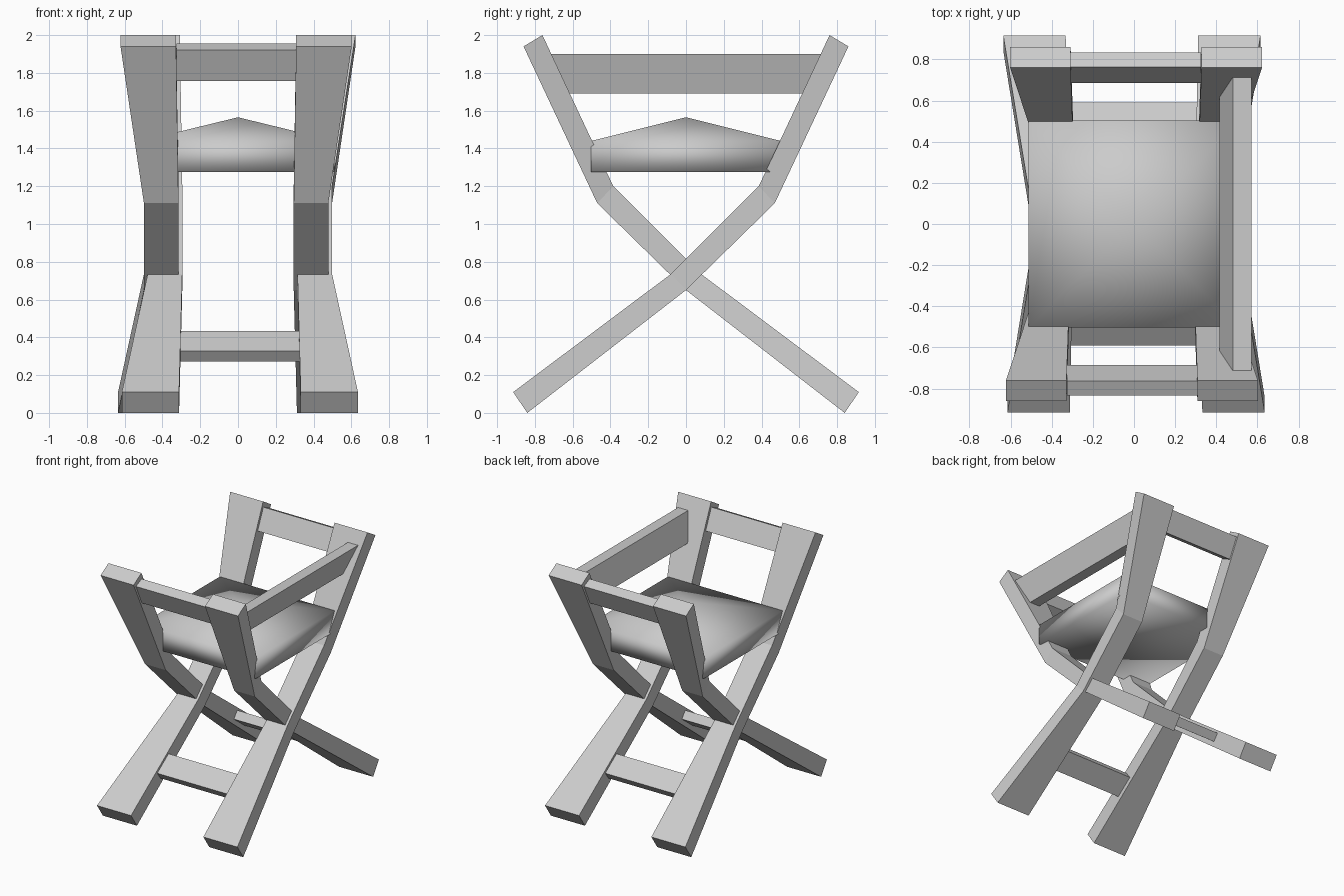
import bpy, math

if "Cube" in bpy.data.objects:
    bpy.data.objects.remove(bpy.data.objects["Cube"])


def make(name, verts, faces, smooth=False):
    me = bpy.data.meshes.new(name)
    me.from_pydata(verts, [], faces)
    me.update()
    if smooth:
        me.polygons.foreach_set("use_smooth", [True] * len(me.polygons))
    ob = bpy.data.objects.new(name, me)
    bpy.context.collection.objects.link(ob)
    return ob


def fix_normals(ob):
    import bmesh
    bm = bmesh.new()
    bm.from_mesh(ob.data)
    bmesh.ops.recalc_face_normals(bm, faces=bm.faces)
    bm.to_mesh(ob.data)
    bm.free()


def loft(name, rings):
    """Quad rings joined into a closed bar."""
    verts = [v for r in rings for v in r]
    faces = [(0, 1, 2, 3)]
    for i in range(len(rings) - 1):
        a, b = i * 4, i * 4 + 4
        faces += [(a + k, a + (k + 1) % 4, b + (k + 1) % 4, b + k) for k in range(4)]
    n = len(verts)
    faces.append((n - 4, n - 3, n - 2, n - 1))
    ob = make(name, verts, faces)
    fix_normals(ob)
    return ob


# Leg stations: upper-edge (y, z), lower-edge (y, z), inner x, outer x
STATIONS = [
    ((-0.915, 0.11), (-0.84, 0.0), 0.322, 0.625),
    ((-0.08, 0.735), (0.0, 0.65), 0.305, 0.488),
    ((0.385, 1.2), (0.47, 1.11), 0.305, 0.488),
    ((0.76, 2.0), (0.86, 1.94), 0.318, 0.612),
]
SHIFT = 0.01


def leg(name, side, turn):
    rings = []
    for (uy, uz), (ly, lz), xi, xo in STATIONS:
        a, b = side * xi + SHIFT, side * xo + SHIFT
        rings.append([(turn * a, turn * uy, uz), (turn * b, turn * uy, uz),
                      (turn * b, turn * ly, lz), (turn * a, turn * ly, lz)])
    loft(name, rings)


def crossbar(name, y, z, dy, dz, length, thick, turn):
    """Bar across x, its section aligned with the leg direction."""
    n = math.hypot(dy, dz)
    dy, dz = dy / n * length / 2, dz / n * length / 2
    ny, nz = -dz * thick / length, dy * thick / length
    sec = [(y + s * dy + t * ny, z + s * dz + t * nz)
           for s, t in ((1, 1), (1, -1), (-1, -1), (-1, 1))]
    loft(name, [[(x, turn * p, q) for p, q in sec] for x in (-0.325, 0.325)])


# Two crossing frames, the second is the first turned half way round
for turn, tag in ((1, "a"), (-1, "b")):
    for side, s in ((-1, "left"), (1, "right")):
        leg(f"crossed_leg_{tag}_{s}", side, turn)
    crossbar(f"lower_stretcher_{tag}", -0.50, 0.353, 0.8, 0.6, 0.175, 0.07, turn)
    crossbar(f"arm_bar_{tag}", 0.76, 1.856, 0.375, 0.8, 0.18, 0.08, turn)

# Leaning backrest between the right hand posts
loft("backrest", [[(0.48, s * 0.713, 1.9), (0.57, s * 0.713, 1.9),
                   (0.505, s * 0.62, 1.69), (0.415, s * 0.62, 1.69)]
                  for s in (-1, 1)])

# Softly shaded seat cushion with a raised centre
w, d = 0.512, 0.502
corners = [(-w, -d), (w, -d), (w, d), (-w, d)]
verts = [(x, y, 1.275) for x, y in corners] + [(x, y, 1.44) for x, y in corners]
verts.append((0, 0, 1.565))
faces = [(3, 2, 1, 0)]
for k in range(4):
    j = (k + 1) % 4
    faces += [(k, j, j + 4, k + 4), (k + 4, j + 4, 8)]
make("seat", verts, faces, smooth=True)
